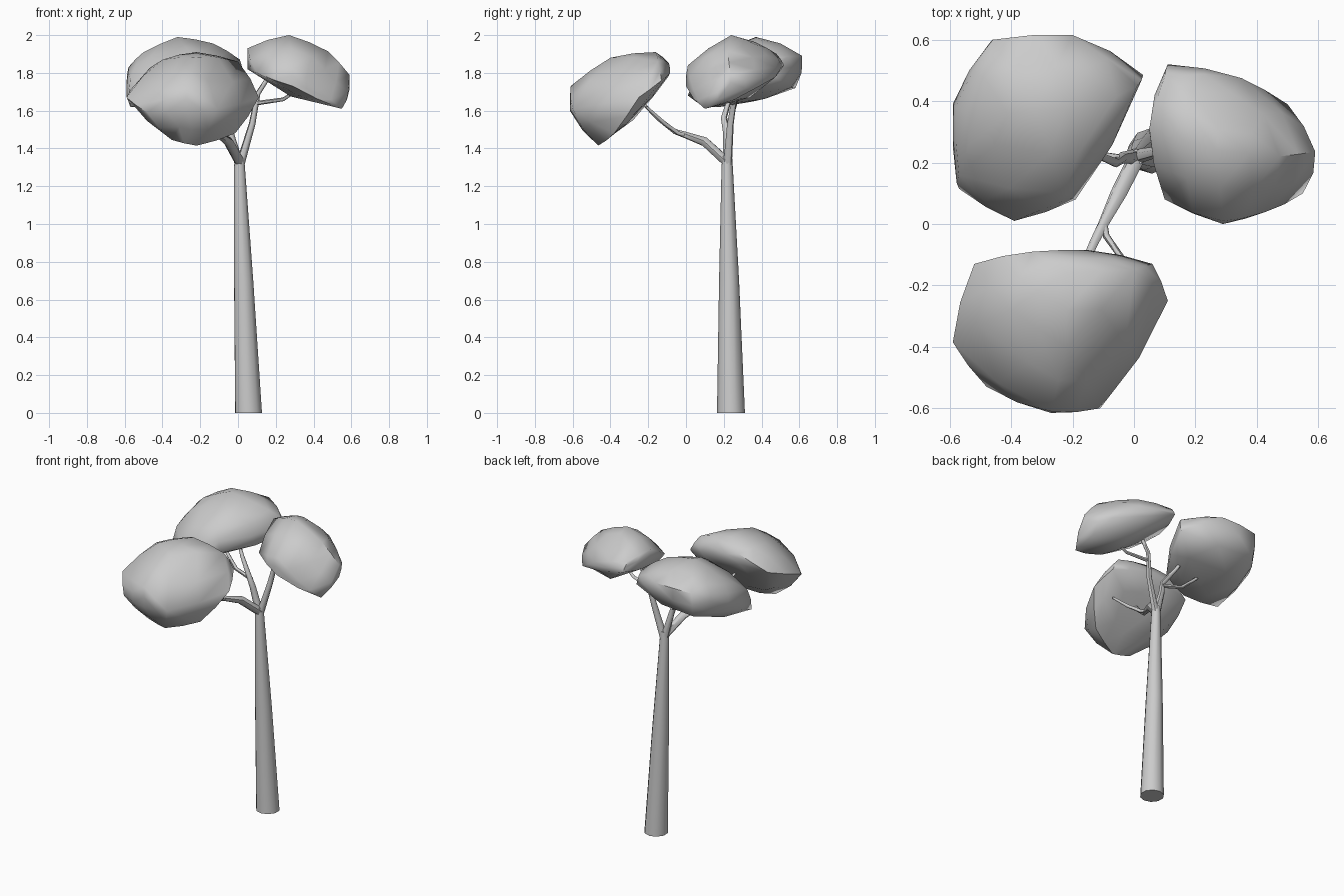
import bpy, bmesh, math
from mathutils import Vector


def finish(bm, name, angle):
    bmesh.ops.recalc_face_normals(bm, faces=bm.faces[:])
    mesh = bpy.data.meshes.new(name)
    bm.to_mesh(mesh)
    bm.free()
    ob = bpy.data.objects.new(name, mesh)
    bpy.context.collection.objects.link(ob)
    bpy.ops.object.select_all(action='DESELECT')
    ob.select_set(True)
    bpy.context.view_layer.objects.active = ob
    bpy.ops.object.shade_smooth_by_angle(angle=math.radians(angle))
    return ob


def limb(name, path, sides=6, flat_ends=False):
    """Tapered tube through (x, y, z, radius) points."""
    bm = bmesh.new()
    pts = [Vector(p[:3]) for p in path]
    rings = []
    for i, p in enumerate(pts):
        d = (pts[min(i + 1, len(pts) - 1)] - pts[max(i - 1, 0)]).normalized()
        if flat_ends:
            d = Vector((0, 0, 1))
        u = d.cross(Vector((0.3, 1, 0.1))).normalized()
        v = d.cross(u)
        rings.append([bm.verts.new(p + path[i][3] * (math.cos(a) * u + math.sin(a) * v))
                      for a in (2 * math.pi * k / sides for k in range(sides))])
    for a, b in zip(rings, rings[1:]):
        for k in range(sides):
            n = (k + 1) % sides
            bm.faces.new((a[k], a[n], b[n], b[k]))
    bm.faces.new(rings[0])
    bm.faces.new(rings[-1])
    return finish(bm, name, 60)


def canopy(name, points):
    """Puffy leaf mass: hull around a few extreme points, bulged slightly outward."""
    bm = bmesh.new()
    for p in points:
        bm.verts.new(p)
    bmesh.ops.convex_hull(bm, input=bm.verts[:])
    loose = [v for v in bm.verts if not v.link_faces]
    bmesh.ops.delete(bm, geom=loose, context='VERTS')
    bmesh.ops.recalc_face_normals(bm, faces=bm.faces[:])
    bm.normal_update()
    bmesh.ops.subdivide_edges(bm, edges=bm.edges[:], cuts=1, smooth=0.18, use_grid_fill=True)
    # keep the bulge inside the overall extent
    for axis in range(3):
        lo, hi = min(p[axis] for p in points), max(p[axis] for p in points)
        for v in bm.verts:
            v.co[axis] = min(max(v.co[axis], lo), hi)
    return finish(bm, name, 60)


# Trunk
limb("trunk", [(.056, .238, 0, .074), (.03, .228, .7, .053),
               (.008, .218, 1.3, .030), (.008, .218, 1.36, .026)], 10, True)

# Branch and twig to the front canopy
limb("front_branch", [(.008, .215, 1.33, .028), (-.05, .10, 1.435, .027), (-.10, .0, 1.47, .018),
                      (-.13, -.06, 1.49, .015), (-.17, -.15, 1.56, .012), (-.21, -.23, 1.64, .008)])
limb("front_twig", [(-.10, .01, 1.47, .012), (-.09, -.04, 1.48, .011),
                    (-.04, -.11, 1.53, .010), (-.01, -.21, 1.62, .007)])

# Branch and twig to the right canopy
limb("right_branch", [(.01, .22, 1.31, .024), (.075, .235, 1.53, .018), (.105, .26, 1.69, .014),
                      (.15, .26, 1.76, .012), (.19, .26, 1.82, .009)])
limb("right_twig", [(.10, .25, 1.64, .012), (.24, .215, 1.66, .010), (.33, .20, 1.72, .007)])

# Branch and twig to the back left canopy
limb("left_branch", [(.008, .22, 1.31, .025), (-.04, .215, 1.48, .019), (-.06, .20, 1.56, .016),
                     (-.13, .23, 1.66, .012), (-.18, .26, 1.74, .009)])
limb("left_twig", [(-.05, .215, 1.53, .013), (-.18, .235, 1.56, .012),
                   (-.26, .26, 1.63, .010), (-.33, .27, 1.70, .007)])

# Leaf masses
canopy("back_left_canopy", [
    (-.46, .60, 1.88), (-.46, .58, 1.72), (-.20, .615, 1.89), (.03, .485, 1.77), (.01, .45, 1.87),
    (-.19, .08, 1.72), (-.23, .10, 1.86), (-.39, .01, 1.68), (-.57, .115, 1.62), (-.57, .16, 1.77),
    (-.59, .39, 1.74), (-.58, .38, 1.83), (-.50, .35, 1.91), (-.32, .37, 1.99), (-.13, .38, 1.955),
    (-.30, .25, 1.64)])
canopy("right_canopy", [
    (.11, .52, 1.84), (.10, .48, 1.90), (.35, .475, 1.83), (.50, .39, 1.73), (.59, .235, 1.71),
    (.59, .235, 1.79), (.55, .10, 1.61), (.28, .37, 1.95), (.43, .04, 1.71), (.29, .0, 1.73),
    (.29, .01, 1.84), (.10, .08, 1.80), (.05, .31, 1.93), (.05, .30, 1.82), (.27, .24, 2.0),
    (.475, .22, 1.915)])
canopy("front_canopy", [
    (-.52, -.13, 1.76), (-.33, -.09, 1.85), (-.15, -.085, 1.80), (-.22, -.16, 1.91), (.0, -.15, 1.86),
    (.06, -.13, 1.76), (.11, -.25, 1.67), (-.015, -.38, 1.48), (-.11, -.60, 1.61), (-.27, -.615, 1.60),
    (-.27, -.61, 1.73), (-.48, -.53, 1.59), (-.35, -.46, 1.445), (-.22, -.465, 1.415),
    (-.59, -.385, 1.67), (-.40, -.28, 1.87), (-.22, -.40, 1.88), (-.20, -.25, 1.61)])
